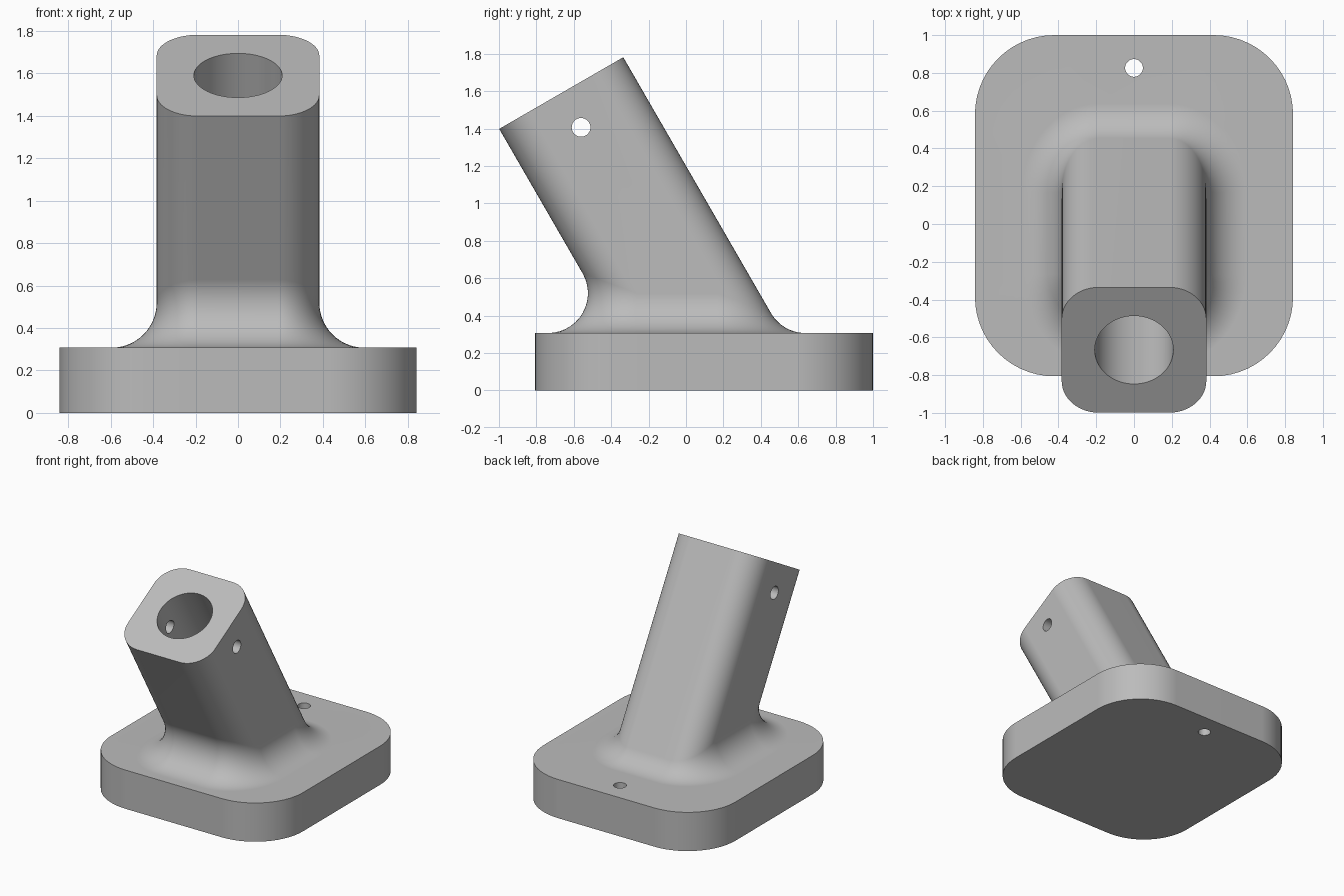
import bpy, bmesh
from math import cos, sin, pi, radians
from mathutils import Vector, Matrix

cube = bpy.data.objects.get("Cube")
if cube:
    bpy.data.objects.remove(cube, do_unlink=True)

# Main dimensions
PLATE_TOP, FILLET = 0.307, 0.213
POST_HALF, POST_CORNER, BORE = 0.383, 0.195, 0.208
TILT = radians(30)
AXIS = Vector((0, -sin(TILT), cos(TILT)))      # along the leaning post
ACROSS = Vector((0, cos(TILT), sin(TILT)))     # post's own depth direction
POST_END = Vector((0, -0.667, 1.59))
STEPS, ARC = 14, 14

grey = bpy.data.materials.new("plain grey")
grey.use_nodes = True
grey.diffuse_color = (0.5, 0.5, 0.5, 1)
grey.node_tree.nodes["Principled BSDF"].inputs["Base Color"].default_value = (0.5, 0.5, 0.5, 1)


def rounded_rectangle(hx, hy, r):
    """Outline as (point, outward normal) pairs, counterclockwise."""
    outline = []
    for i, (sx, sy) in enumerate([(1, 1), (-1, 1), (-1, -1), (1, -1)]):
        for j in range(STEPS + 1):
            a = (i + j / STEPS) * pi / 2
            n = Vector((cos(a), sin(a)))
            outline.append((Vector((sx * (hx - r), sy * (hy - r))) + n * r, n))
    return outline


# Rings from the bottom of the plate up to the end of the post
plate = rounded_rectangle(0.842, 0.903, 0.42)
rings = [[Vector((p.x, p.y + 0.097, z)) for p, n in plate] for z in (0, PLATE_TOP)]

post = []
for p, n in rounded_rectangle(POST_HALF, POST_HALF, POST_CORNER):
    normal = Vector((n.x, 0, 0)) + ACROSS * n.y
    post.append((POST_END + Vector((p.x, 0, 0)) + ACROSS * p.y, normal))

# Rolling-ball fillet: arcs around centres that touch both plate and post
down = Vector((0, 0, -1))
for k in range(ARC + 1):
    ring = []
    for p, normal in post:
        centre = p + normal * FILLET
        centre += AXIS * ((PLATE_TOP + FILLET - centre.z) / AXIS.z)
        whole = down.angle(-normal)
        t = whole * k / ARC
        ring.append(centre + (down * sin(whole - t) - normal * sin(t)) * (FILLET / sin(whole)))
    rings.append(ring)
rings.append([p for p, normal in post])

bm = bmesh.new()
loops = [[bm.verts.new(co) for co in ring] for ring in rings]
for low, high in zip(loops, loops[1:]):
    for i in range(len(low)):
        j = (i + 1) % len(low)
        bm.faces.new((low[i], low[j], high[j], high[i]))
bm.faces.new(loops[0][::-1])
bm.faces.new(loops[-1])
bmesh.ops.recalc_face_normals(bm, faces=bm.faces)
mesh = bpy.data.meshes.new("angled_socket_base")
bm.to_mesh(mesh)
bm.free()
mesh.materials.append(grey)
body = bpy.data.objects.new("angled_socket_base", mesh)
bpy.context.collection.objects.link(body)


def drill(name, centre, direction, radius, length, sides):
    """Cut a round hole through the body."""
    bpy.ops.mesh.primitive_cylinder_add(vertices=sides, radius=radius, depth=length)
    cutter = bpy.context.object
    cutter.name = name
    cutter.hide_render = True
    cutter.data.materials.append(grey)
    turn = Vector((0, 0, 1)).rotation_difference(direction).to_matrix().to_4x4()
    cutter.matrix_world = Matrix.Translation(centre) @ turn
    mod = body.modifiers.new(name, "BOOLEAN")
    mod.object, mod.operation, mod.solver = cutter, "DIFFERENCE", "EXACT"
    bpy.context.view_layer.objects.active = body
    bpy.ops.object.modifier_apply(modifier=name)
    bpy.data.objects.remove(cutter, do_unlink=True)


# Blind socket down the post, cross pin hole and plate screw hole
drill("socket_bore", POST_END - AXIS * 0.55, AXIS, BORE, 1.3, 64)
drill("pin_hole", POST_END - AXIS * 0.212, Vector((1, 0, 0)), 0.05, 1.2, 32)
drill("screw_hole", Vector((0, 0.826, 0.15)), Vector((0, 0, 1)), 0.047, 0.6, 32)

# Smooth curves, crisp rims, flat faces kept flat
bpy.ops.object.select_all(action="DESELECT")
body.select_set(True)
bpy.context.view_layer.objects.active = body
bpy.ops.object.shade_smooth_by_angle(angle=radians(30))
weighted = body.modifiers.new("flat_face_normals", "WEIGHTED_NORMAL")
weighted.keep_sharp = True
